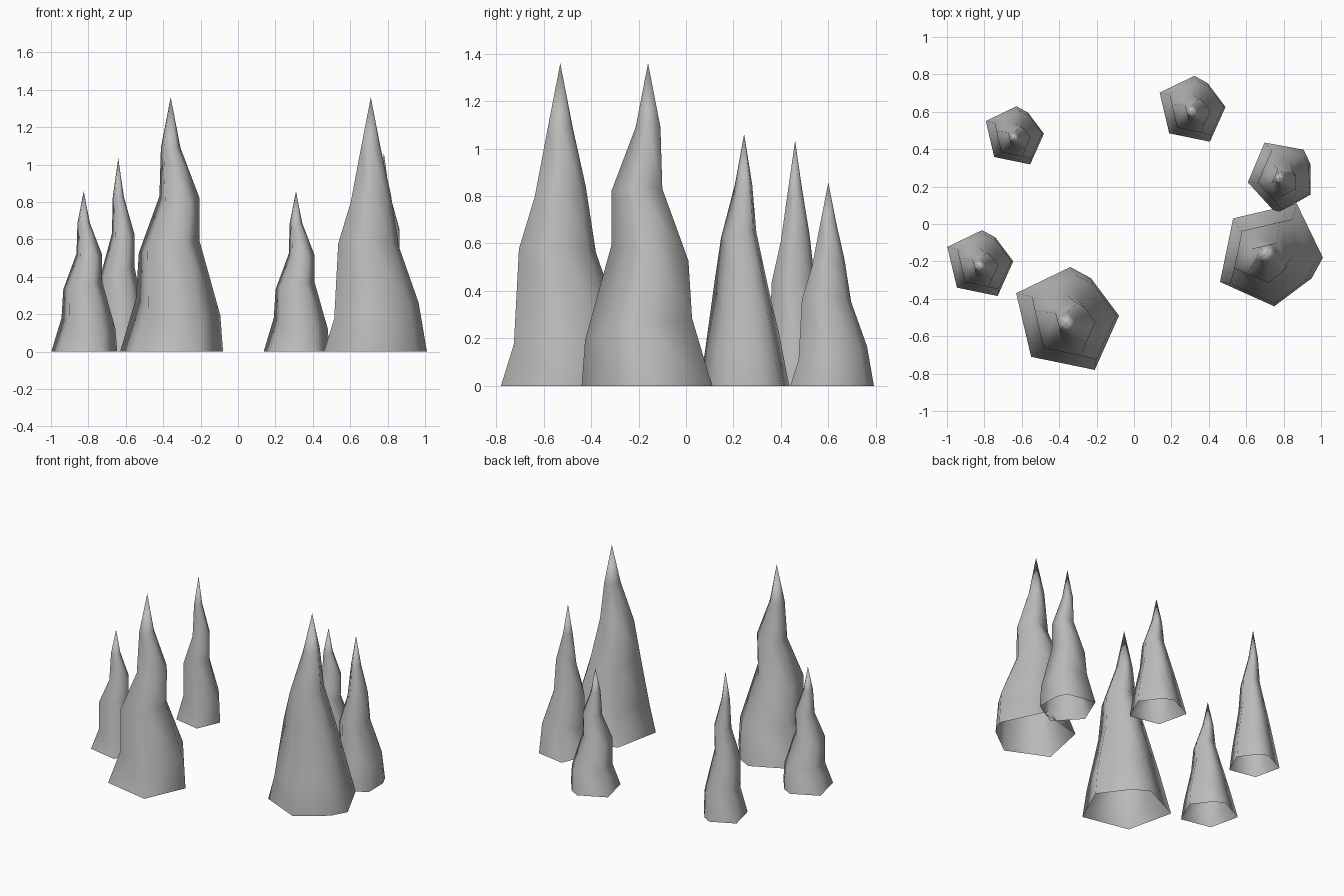
import bpy, bmesh, math
from mathutils import Vector

cube = bpy.data.objects.get("Cube")
if cube:
    bpy.data.objects.remove(cube, do_unlink=True)

# Stone colour
stone = bpy.data.materials.new("grey_stone")
stone.use_nodes = True
colour = (0.5, 0.5, 0.5, 1)
stone.diffuse_color = colour
bsdf = stone.node_tree.nodes["Principled BSDF"]
bsdf.inputs["Base Color"].default_value = colour
bsdf.inputs["Roughness"].default_value = 0.9

# Irregular six-sided footprint, measured from its own middle
FOOT = [(-.275, .135), (.015, .275), (.125, .215),
        (.275, .015), (.145, -.275), (-.195, -.205)]
# Rings: centre x, y, z, size, tilt along x, tilt along y
RINGS = [(.005, .025, 0, 1, 0, 0),
         (.04, .03, .23, .82, -.17, .15),
         (-.008, -.012, .56, .59, .2, 0),
         (.047, 0, .82, .39, 0, .2),
         (0, 0, 1.09, .19, 0, 0)]


def spike_mesh():
    """Hollow, crooked cone with its tip above the origin."""
    bm = bmesh.new()
    loops = []
    for cx, cy, cz, size, tx, ty in RINGS:
        loops.append([bm.verts.new((cx + x * size, cy + y * size,
                                    cz + (x * tx + y * ty) * size))
                      for x, y in FOOT])
    n = len(FOOT)
    for low, high in zip(loops, loops[1:]):
        for i in range(n):
            j = (i + 1) % n
            bm.faces.new((low[i], low[j], high[j], high[i]))
    tip = bm.verts.new((0, 0, 1.36))
    for i in range(n):
        bm.faces.new((loops[-1][i], loops[-1][(i + 1) % n], tip))
    bmesh.ops.recalc_face_normals(bm, faces=bm.faces)
    # Outward direction must hold despite the open bottom
    if sum(f.normal.dot(Vector((*f.calc_center_median().xy, 0))) for f in bm.faces) < 0:
        bmesh.ops.reverse_faces(bm, faces=bm.faces)
    for f in bm.faces:
        f.smooth = True
    mesh = bpy.data.meshes.new("rock_spike")
    bm.to_mesh(mesh)
    bm.free()
    mesh.materials.append(stone)
    return mesh


# Group of spikes: name, x, y, width scale, height scale, turn in degrees
SPIKES = [("front_large_spike", -.36, -.53, 1, 1, 0),
          ("left_large_spike", .71, -.16, 1, 1, -90),
          ("left_rear_spike", .78, .245, .66, .78, -36),
          ("rear_small_spike", .31, .6, .64, .63, 0),
          ("rear_thin_spike", -.64, .46, .565, .76, 0),
          ("right_small_spike", -.825, -.225, .64, .63, 0)]
mesh = spike_mesh()
for name, x, y, width, height, turn in SPIKES:
    ob = bpy.data.objects.new(name, mesh)
    ob.location = (x, y, 0)
    ob.scale = (width, width, height)
    ob.rotation_euler.z = math.radians(turn)
    bpy.context.collection.objects.link(ob)
